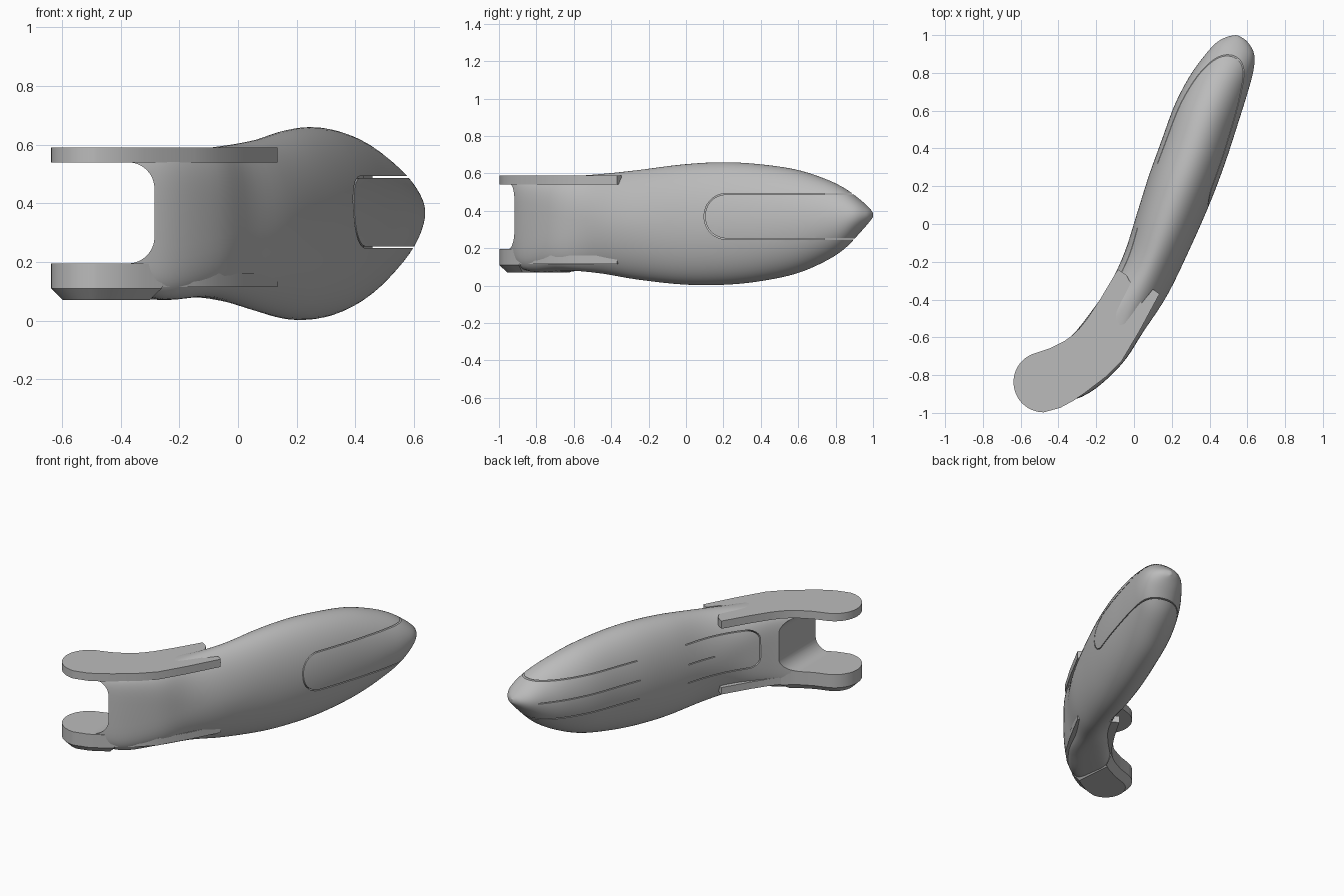
import bpy, bmesh, math
from mathutils import Vector

if "Cube" in bpy.data.objects:
    bpy.data.objects.remove(bpy.data.objects["Cube"])

grey = bpy.data.materials.new("plain grey")
grey.use_nodes = True
grey.diffuse_color = (0.5, 0.5, 0.5, 1)
grey.node_tree.nodes["Principled BSDF"].inputs["Base Color"].default_value = grey.diffuse_color


def make(name, bm):
    bmesh.ops.recalc_face_normals(bm, faces=bm.faces)
    mesh = bpy.data.meshes.new(name)
    bm.to_mesh(mesh)
    bm.free()
    mesh.materials.append(grey)
    obj = bpy.data.objects.new(name, mesh)
    bpy.context.collection.objects.link(obj)
    return obj


def activate(obj):
    bpy.ops.object.select_all(action='DESELECT')
    obj.select_set(True)
    bpy.context.view_layer.objects.active = obj


def loft(rings):
    """Closed skin over rings of equal length."""
    bm = bmesh.new()
    rows = [[bm.verts.new(p) for p in ring] for ring in rings]
    n = len(rows[0])
    for a, b in zip(rows, rows[1:]):
        for i in range(n):
            bm.faces.new((a[i], a[(i + 1) % n], b[(i + 1) % n], b[i]))
    bm.faces.new(rows[0])
    bm.faces.new(rows[-1])
    return bm


def prism(outline, z0, z1):
    return loft([[(x, y, z) for x, y in outline] for z in (z0, z1)])


def spow(v, e):
    return math.copysign(abs(v) ** e, v)


# Body stations: left xy, right xy, bottom, top, squareness
stations = [
    (-.45, -.68, -.42, -.965, .12, .58, 6),
    (-.325, -.585, -.235, -.893, .072, .585, 5),
    (-.22, -.455, -.065, -.742, .08, .585, 3.7),
    (-.13, -.32, .05, -.57, .065, .597, 2.3),
    (-.05, -.15, .18, -.37, .033, .617, 1.9),
    (.02, .07, .31, -.10, .006, .648, 2),
    (.08, .26, .41, .13, .004, .66, 2),
    (.145, .44, .485, .33, .022, .65, 2),
    (.215, .63, .55, .53, .062, .622, 2),
    (.29, .775, .60, .69, .125, .575, 2),
    (.36, .875, .632, .81, .195, .523, 2),
    (.43, .955, .636, .90, .285, .46, 2),
    (.49, .99, .60, .965, .34, .415, 2),
    (.54, 1.0, .555, .996, .365, .39, 2),
]


def spline(p, q, r, s, t):
    return [b + .5 * t * (c - a + t * (2 * a - 5 * b + 4 * c - d + t * (3 * (b - c) + d - a)))
            for a, b, c, d in zip(p, q, r, s)]


def section(st, n=64):
    lx, ly, rx, ry, zb, zt, e = st
    mid = Vector(((lx + rx) / 2, (ly + ry) / 2, (zb + zt) / 2))
    half = Vector(((rx - lx) / 2, (ry - ly) / 2, 0))
    pts = []
    for i in range(n):
        a = math.tau * (i + .5) / n
        pts.append(mid + half * spow(math.cos(a), 2 / e)
                   + Vector((0, 0, (zt - zb) / 2 * spow(math.sin(a), 2 / e))))
    return pts


dense = []
last = len(stations) - 1
for i in range(last):
    for k in range(5):
        dense.append(spline(stations[max(i - 1, 0)], stations[i], stations[i + 1],
                            stations[min(i + 2, last)], k / 5))
dense.append(stations[-1])
body = make("lever_body", loft([section(s) for s in dense]))


def cut(cutter):
    cutter.hide_render = True
    mod = body.modifiers.new("cut", 'BOOLEAN')
    mod.operation = 'DIFFERENCE'
    mod.solver = 'EXACT'
    mod.object = cutter
    activate(body)
    bpy.ops.object.modifier_apply(modifier=mod.name)
    bpy.data.objects.remove(cutter)


# Fork opening with rounded inner corners
r, x1, z0, z1 = .09, -.285, .195, .54
opening = [(-1, z0)]
for cz, start in ((z0 + r, -90), (z1 - r, 0)):
    for k in range(13):
        a = math.radians(start + 7.5 * k)
        opening.append((x1 - r + r * math.cos(a), cz + r * math.sin(a)))
opening.append((-1, z1))
cut(make("fork_cutter", loft([[(x, y, z) for x, z in opening] for y in (-1.3, 0)])))


# Grip panel grooves, shallow on the sides and through at the nose
def groove(path, side, width):
    rings = []
    for i, (y, z) in enumerate(path):
        a, b = path[max(i - 1, 0)], path[min(i + 1, len(path) - 1)]
        t = Vector((b[0] - a[0], b[1] - a[1])).normalized() * width / 2
        depth = .1 - .105 * min(max((y - .4) / .35, 0), 1)
        xin, xout = .17 + .39 * y + side * depth, side * 1.2
        rings.append([(x, y - s * t.y, z + s * t.x)
                      for x, s in ((xin, -1), (xout, -1), (xout, 1), (xin, 1))])
    cut(make("groove_cutter", loft(rings)))


def straight(y0, y1, z, n=16):
    return [(y0 + (y1 - y0) * k / n, z) for k in range(n + 1)]


def slot(y0, y1, rad, lo=.25, hi=.49):
    """Path along the top edge, round the rear end and back along the bottom."""
    path = straight(y1, y0 + rad, hi)
    for cz, first in ((hi - rad, 90), (lo + rad, 180)):
        for k in range(1, 11):
            a = math.radians(first + 9 * k - 4.5)
            path.append((y0 + rad + rad * math.cos(a), cz + rad * math.sin(a)))
    return path + straight(y0 + rad, y1, lo)


groove(slot(.1, 1.1, .115), 1, .006)
groove(slot(-.45, -.02, .06), -1, .0056)
for z in (.25, .49):
    groove(straight(.32, 1.1, z), -1, .0056)
for y0, y1 in ((-.2, -.02), (.32, .93)):
    groove(straight(y0, y1, .37), -1, .0056)

# Fork ears: round end, then the two edges running back along the body
arc = [(-.478 + .16 * math.cos(a), -.837 + .16 * math.sin(a))
       for a in (math.radians(110 + 8 * k) for k in range(21))]
outer = [(-.39, -.973), (-.32, -.935), (-.26, -.894), (-.15, -.81), (-.065, -.725)]
tail = [(.03, -.565), (.135, -.37), (.10, -.345), (.04, -.42), (-.04, -.27), (-.085, -.24), (-.18, -.4)]
inner = [(-.25, -.505), (-.29, -.555), (-.33, -.592), (-.366, -.618), (-.45, -.66)]
make("upper_ear", prism(arc + outer + tail + inner, .54, .59))
make("lower_ear_rail", prism(outer[2:] + tail + inner[:2], .115, .16))

# Thick lower pad with a chamfered underside, ending inside the body
pad = make("lower_ear_pad", prism(arc + outer[:3] + inner[1:], .07, .195))
bm = bmesh.new()
bm.from_mesh(pad.data)
rim = [e for e in bm.edges if all(v.co.z < .08 for v in e.verts)]
bmesh.ops.bevel(bm, geom=rim, offset=.04, segments=1, affect='EDGES')
bm.to_mesh(pad.data)
bm.free()

for obj in list(bpy.context.scene.objects):
    if obj.type == 'MESH' and obj.data.materials and obj.data.materials[0] == grey:
        activate(obj)
        bpy.ops.object.shade_smooth_by_angle(angle=math.radians(35))
